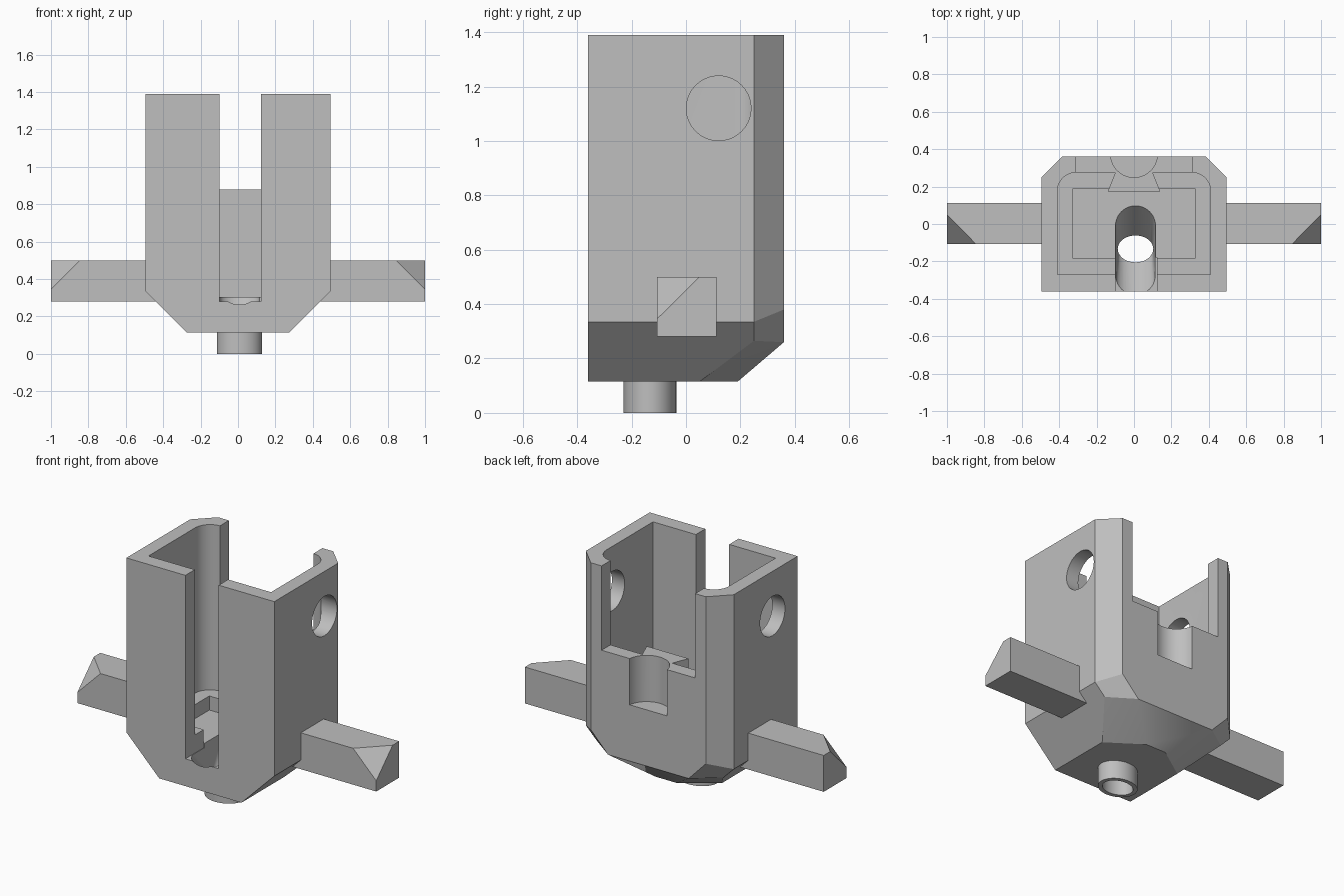
import bpy, bmesh
from math import cos, sin, pi, radians
from mathutils import Matrix

default = bpy.data.objects.get("Cube")
if default:
    bpy.data.objects.remove(default, do_unlink=True)

grey = bpy.data.materials.new("light grey plastic")
grey.use_nodes = True
COLOUR = (0.52, 0.52, 0.52, 1)
grey.diffuse_color = COLOUR
grey.node_tree.nodes["Principled BSDF"].inputs["Base Color"].default_value = COLOUR


def finish(name, bm):
    bmesh.ops.recalc_face_normals(bm, faces=bm.faces)
    mesh = bpy.data.meshes.new(name)
    bm.to_mesh(mesh)
    bm.free()
    obj = bpy.data.objects.new(name, mesh)
    bpy.context.collection.objects.link(obj)
    mesh.materials.append(grey)
    return obj


def hull(name, points):
    """Convex solid around the points."""
    bm = bmesh.new()
    for p in points:
        bm.verts.new(p)
    out = bmesh.ops.convex_hull(bm, input=bm.verts)
    loose = {g for g in out["geom_interior"] + out["geom_unused"]
             if isinstance(g, bmesh.types.BMVert)}
    bmesh.ops.delete(bm, geom=list(loose), context='VERTS')
    bmesh.ops.dissolve_limit(bm, angle_limit=radians(0.5), verts=bm.verts, edges=bm.edges)
    return finish(name, bm)


def prism(name, outline, z0, z1):
    """Outline in x, y pulled up from z0 to z1."""
    bm = bmesh.new()
    low = [bm.verts.new((x, y, z0)) for x, y in outline]
    high = [bm.verts.new((x, y, z1)) for x, y in outline]
    bm.faces.new(low)
    bm.faces.new(high)
    n = len(low)
    for i in range(n):
        j = (i + 1) % n
        bm.faces.new((low[i], low[j], high[j], high[i]))
    return finish(name, bm)


def box(name, x0, x1, y0, y1, z0, z1):
    return prism(name, [(x0, y0), (x1, y0), (x1, y1), (x0, y1)], z0, z1)


def arc(cx, cy, rx, ry, start, end, n):
    return [(cx + rx * cos(start + (end - start) * i / n),
             cy + ry * sin(start + (end - start) * i / n)) for i in range(n + 1)]


def ellipse(cx, cy, rx, ry, n=40):
    return arc(cx, cy, rx, ry, 0, 2 * pi, n)[:-1]


def mirrored(points):
    return [(s * x, y, z) for s in (1, -1) for x, y, z in points]


def combine(target, tool, operation='DIFFERENCE'):
    tool.hide_render = True
    mod = target.modifiers.new(tool.name, 'BOOLEAN')
    mod.operation = operation
    mod.solver = 'EXACT'
    mod.object = tool
    bpy.context.view_layer.objects.active = target
    bpy.ops.object.modifier_apply(modifier=mod.name)
    bpy.data.objects.remove(tool, do_unlink=True)


# Outer shell: chamfered back corners and a tapered base
TOP = 1.39
body = hull("housing", mirrored([
    (.495, -.36, TOP), (.495, .25, TOP), (.385, .36, TOP),
    (.495, -.36, .335), (.495, .25, .335), (.385, .36, .38),
    (.425, .25, .265), (.27, .36, .26),
    (.275, -.36, .115), (.275, .05, .115), (.07, .19, .115)]))

# Main cavity with rounded back corners, then the deeper pocket
R = .1
outline = [(-.41, -.27), (.41, -.27)]
outline += arc(.41 - R, .275 - R, R, R, 0, pi / 2, 10)
outline += arc(-.41 + R, .275 - R, R, R, pi / 2, pi, 10)
combine(body, prism("cavity", outline, .39, 1.6))
combine(body, box("pocket", -.325, .325, -.185, .19, .305, .6))

# Dovetail rib inside the back wall
combine(body, prism("rib", [(-.09, .3), (-.14, .175), (.14, .175), (.09, .3)], .25, .88), 'UNION')

# Openings in the back and front walls
combine(body, box("back_opening", -.313, .313, .16, .6, .88, 1.6))
combine(body, box("front_slot", -.1, .123, -.6, -.18, .28, 1.6))
combine(body, prism("back_notch", ellipse(0, .375, .126, .126), .6, 1.2))

# Cross holes, staggered from one side wall to the other
for side in (1, -1):
    hole = prism("cross_hole", ellipse(0, 0, .119, .119), -.2, .2)
    hole.data.transform(Matrix.Translation((side * .5, side * .12, 1.12))
                        @ Matrix.Rotation(pi / 2, 4, 'Y'))
    combine(body, hole)

# Hollow spigot under the base with a funnel leading into it
combine(body, prism("spigot", ellipse(.008, -.133, .12, .0975), 0, .16), 'UNION')
mouth = arc(.008, 0, .108, .11, 0, pi, 20) + arc(.008, -.31, .108, .11, pi, 2 * pi, 20)
throat = ellipse(.008, -.133, .095, .072)
combine(body, hull("funnel", [(x, y, .32) for x, y in mouth] + [(x, y, .115) for x, y in throat]))
combine(body, prism("bore", throat, -.1, .2))

# Side arms, square bars with one clipped corner at the tip
arms = []
for side, name in ((1, "left_arm"), (-1, "right_arm")):
    pts = [(.43, y, z) for y in (-.107, .112) for z in (.28, .5)]
    pts += [(1, -.107, .28), (1, .112, .28), (1, .112, .5),
            (.845, -.107, .5), (1, .05, .5), (1, -.107, .345)]
    arms.append(hull(name, [(side * x, y, z) for x, y, z in pts]))

for obj in [body] + arms:
    bpy.ops.object.select_all(action='DESELECT')
    obj.select_set(True)
    bpy.context.view_layer.objects.active = obj
    bpy.ops.object.shade_smooth_by_angle(angle=radians(25))
